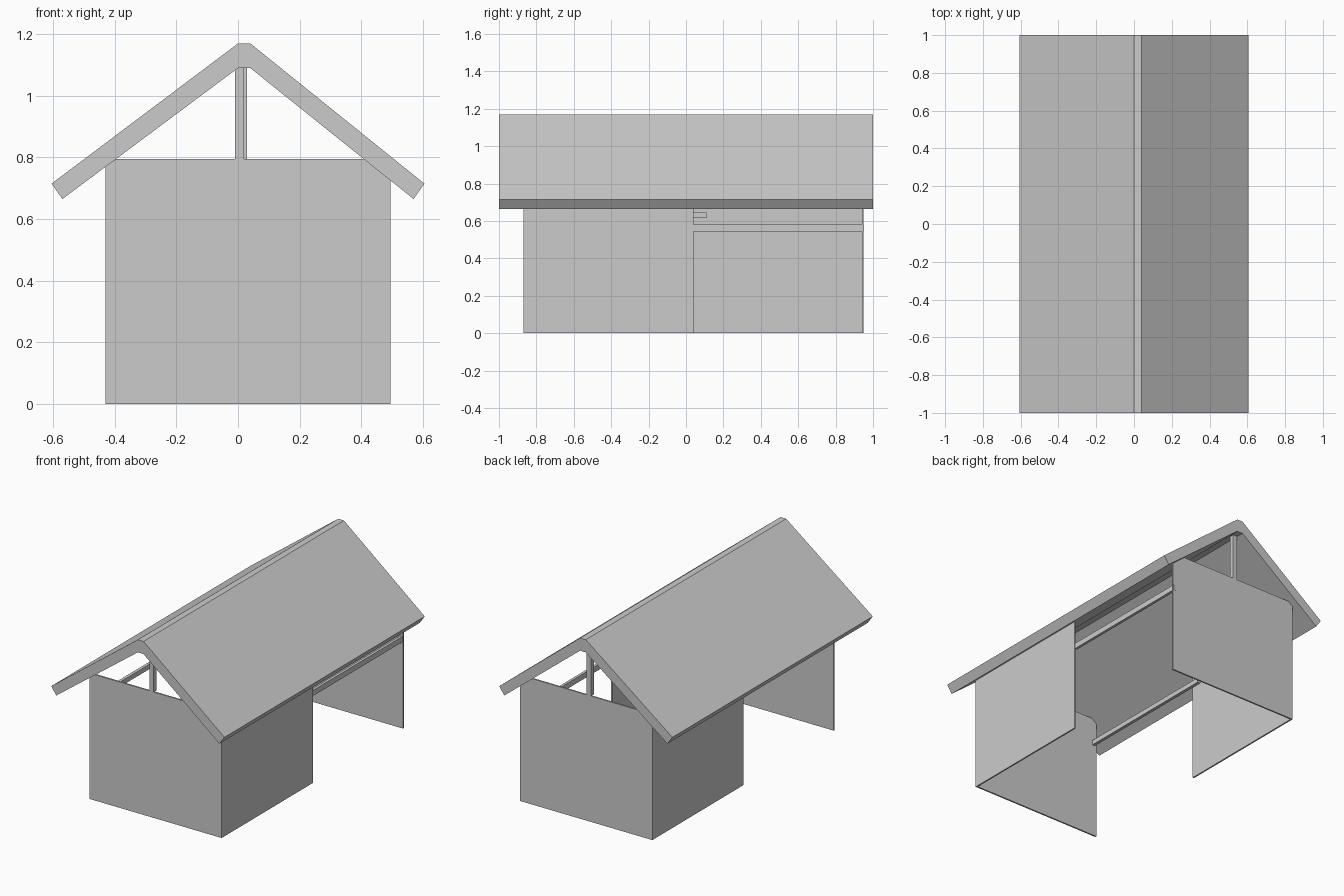
import bpy

cube = bpy.data.objects.get("Cube")
if cube:
    bpy.data.objects.remove(cube, do_unlink=True)

GREY = (0.6, 0.6, 0.6, 1)
mat = bpy.data.materials.new("plain grey")
mat.use_nodes = True
mat.diffuse_color = GREY
mat.node_tree.nodes["Principled BSDF"].inputs["Base Color"].default_value = GREY


def extrude_profile(name, profile, y0, y1):
    """Extrude an (x, z) outline along y."""
    n = len(profile)
    verts = [(x, y, z) for y in (y0, y1) for x, z in profile]
    faces = [tuple(range(n)), tuple(reversed(range(n, 2 * n)))]
    faces += [(i, i + n, (i + 1) % n + n, (i + 1) % n) for i in range(n)]
    mesh = bpy.data.meshes.new(name)
    mesh.from_pydata(verts, [], faces)
    mesh.materials.append(mat)
    obj = bpy.data.objects.new(name, mesh)
    bpy.context.collection.objects.link(obj)
    return obj


def box(name, x0, x1, y0, y1, z0, z1):
    return extrude_profile(name, [(x0, z0), (x1, z0), (x1, z1), (x0, z1)], y0, y1)


LEFT, RIGHT = 0.495, -0.43
FRONT, MID, BACK = -0.87, 0.04, 0.95
T = 0.01
LEDGE = 0.795

# Gabled roof slab with a narrow flat ridge
roof = [(-0.57, 0.665), (0, 1.09), (0.04, 1.09), (0.57, 0.665),
        (0.605, 0.715), (0.04, 1.17), (0, 1.17), (-0.605, 0.715)]
extrude_profile("roof", roof, -1, 1)

# End walls, top corners trimmed under the roof slopes
end = [(RIGHT, 0), (LEFT, 0), (LEFT, 0.725), (0.408, LEDGE),
       (-0.395, LEDGE), (RIGHT, 0.77)]
extrude_profile("front_wall", end, FRONT, FRONT + T)
extrude_profile("back_wall", end, BACK - T, BACK)

# Half-length side walls, leaving opposite openings
box("left_wall", LEFT - T, LEFT, FRONT + T, MID, 0, 0.727)
box("right_wall", RIGHT, RIGHT + T, MID, BACK - T, 0, 0.772)

# Rails across the openings
box("left_rail", 0.473, 0.49, MID, BACK + 0.001, 0.545, 0.58)
box("right_rail", RIGHT + T, RIGHT + 0.03, FRONT + T, 0.11, 0.615, 0.645)

# Gable posts carrying the ridge
box("front_post", -0.01, 0.02, FRONT, FRONT + 0.03, LEDGE, 1.09)
box("back_post", 0, 0.03, BACK - 0.03, BACK, LEDGE, 1.09)
